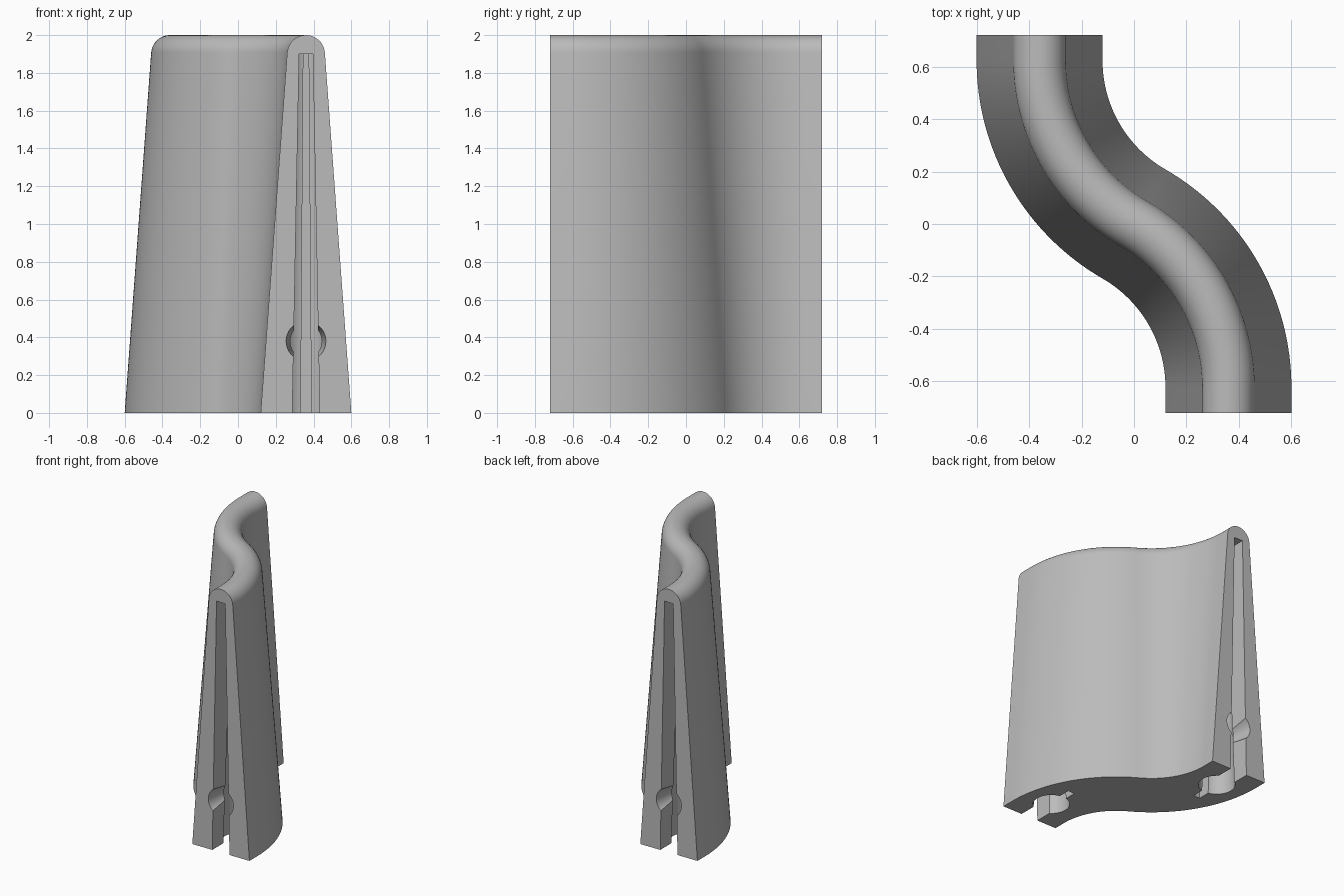
import bpy, bmesh
from math import sin, cos, pi, radians
from mathutils import Matrix, Vector

if "Cube" in bpy.data.objects:
    bpy.data.objects.remove(bpy.data.objects["Cube"])

HALF_LENGTH, RADIUS, OFFSET = 0.72, 0.72, 0.36
BEND = RADIUS * sin(radians(60))     # y distance covered by each 60 degree bend
SLOT_TOP = 1.9

grey = bpy.data.materials.new("plain grey")
grey.use_nodes = True
grey.diffuse_color = (0.5, 0.5, 0.5, 1)
grey.node_tree.nodes["Principled BSDF"].inputs["Base Color"].default_value = (0.5, 0.5, 0.5, 1)


def make(name, rings):
    """Skin a closed solid through rings of equal point count."""
    bm = bmesh.new()
    loops = [[bm.verts.new(p) for p in ring] for ring in rings]
    n = len(loops[0])
    for a, b in zip(loops, loops[1:]):
        for i in range(n):
            j = (i + 1) % n
            bm.faces.new((a[i], a[j], b[j], b[i]))
    bm.faces.new(loops[0])
    bm.faces.new(loops[-1])
    bmesh.ops.recalc_face_normals(bm, faces=bm.faces)
    mesh = bpy.data.meshes.new(name)
    bm.to_mesh(mesh)
    bm.free()
    mesh.materials.append(grey)
    obj = bpy.data.objects.new(name, mesh)
    bpy.context.collection.objects.link(obj)
    return obj


# S-shaped centre line: straight lead-in, two opposite bends, straight lead-out
STEPS = 32
half = [(Vector((OFFSET, -HALF_LENGTH)), 0)]
for i in range(STEPS + 1):
    a = radians(60) * i / STEPS
    half.append((Vector((RADIUS * cos(a) - OFFSET, RADIUS * sin(a) - BEND)), a))
path = half + [(-p, a) for p, a in reversed(half[:-1])]

# Tapered profile with a round top
TOP_R, LEAN = 0.1, radians(4.2)
profile = [(0.24, 0)]
for i in range(25):
    a = LEAN + (pi - 2 * LEAN) * i / 24
    profile.append((TOP_R * cos(a), 2 - TOP_R + TOP_R * sin(a)))
profile.append((-0.24, 0))

body = make("curved_wall", [
    [(p.x + u * cos(a), p.y + u * sin(a), z) for u, z in profile] for p, a in path])


def tapered_cutter(name, outline, centre_y, taper_y):
    """Vertical cutter that narrows to half its width at the slot top."""
    rings = []
    for z in (-0.1, SLOT_TOP):
        s = 1 - 0.5 * z / SLOT_TOP
        rings.append([(OFFSET + u * s, centre_y + v * (s if taper_y else 1), z)
                      for u, v in outline])
    return make(name, rings)


def box(w, y0, y1):
    return [(-w, y0), (w, y0), (w, y1), (-w, y1)]


def circle(r, n=48):
    return [(r * cos(2 * pi * i / n), r * sin(2 * pi * i / n)) for i in range(n)]


def end_cutters():
    # Entry slot, round channel, thin inner groove, and tapered cross hole in the end face
    slot = tapered_cutter("slot_cutter", box(0.0725, -0.9, -0.48), 0, False)
    channel = tapered_cutter("channel_cutter", circle(0.13), -0.48, True)
    groove = tapered_cutter("groove_cutter", box(0.028, -0.6, -0.26), 0, False)
    hole = make("hole_cutter", [
        [(OFFSET + u, y, 0.38 + v) for u, v in circle(r)]
        for y, r in ((-0.74, 0.108), (-0.5, 0.075))])
    return [slot, channel, groove, hole]


for turn in (0, pi):
    for cutter in end_cutters():
        cutter.data.transform(Matrix.Rotation(turn, 4, "Z"))
        cutter.hide_render = True
        mod = body.modifiers.new("cut", "BOOLEAN")
        mod.operation, mod.solver, mod.object = "DIFFERENCE", "EXACT", cutter
        bpy.context.view_layer.objects.active = body
        bpy.ops.object.modifier_apply(modifier=mod.name)
        bpy.data.objects.remove(cutter)

bpy.ops.object.select_all(action="DESELECT")
body.select_set(True)
bpy.context.view_layer.objects.active = body
bpy.ops.object.shade_smooth_by_angle(angle=radians(30))
